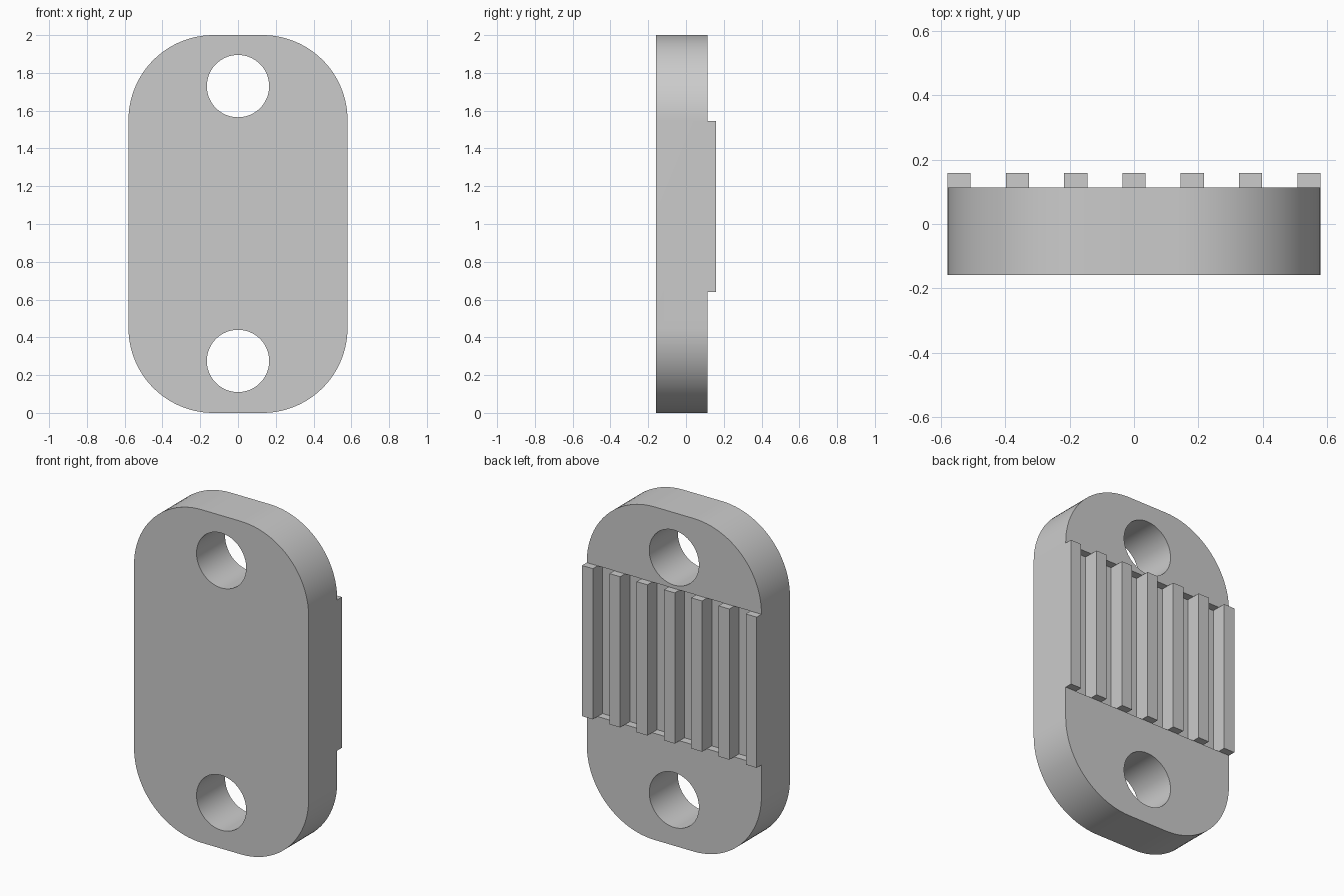
import bpy, bmesh, math
from mathutils import Matrix

if "Cube" in bpy.data.objects:
    bpy.data.objects.remove(bpy.data.objects["Cube"])

HALF_W, FRONT, BACK, RIB_BACK, FLOOR = 0.58, -0.158, 0.113, 0.158, 0.066
RIB_LOW, RIB_HIGH = 0.64, 1.545
CORNER_R, HOLE_R = 0.45, 0.165

grey = bpy.data.materials.new("plain grey")
grey.use_nodes = True
colour = (0.6, 0.6, 0.6, 1)
grey.diffuse_color = colour
grey.node_tree.nodes["Principled BSDF"].inputs["Base Color"].default_value = colour


def make_object(name, bm):
    bmesh.ops.recalc_face_normals(bm, faces=bm.faces)
    mesh = bpy.data.meshes.new(name)
    bm.to_mesh(mesh)
    bm.free()
    obj = bpy.data.objects.new(name, mesh)
    mesh.materials.append(grey)
    bpy.context.collection.objects.link(obj)
    return obj


def add_box(bm, x0, x1, y0, y1, z0, z1):
    size = Matrix.Diagonal((x1 - x0, y1 - y0, z1 - z0, 1))
    place = Matrix.Translation(((x0 + x1) / 2, (y0 + y1) / 2, (z0 + z1) / 2))
    bmesh.ops.create_cube(bm, size=1, matrix=place @ size)


def cut(target, cutter):
    mod = target.modifiers.new(cutter.name, 'BOOLEAN')
    mod.operation, mod.solver, mod.object = 'DIFFERENCE', 'EXACT', cutter
    bpy.context.view_layer.objects.active = target
    bpy.ops.object.modifier_apply(modifier=mod.name)
    bpy.data.objects.remove(cutter)


# Plate: rounded outline pushed back from the front face
bm = bmesh.new()
outline = []
steps = 24
for i, (sx, sz) in enumerate([(1, 1), (-1, 1), (-1, -1), (1, -1)]):
    for s in range(steps + 1):
        a = math.pi / 2 * (i + s / steps)
        outline.append(bm.verts.new((sx * (HALF_W - CORNER_R) + CORNER_R * math.cos(a), FRONT,
                                     1 + sz * (1 - CORNER_R) + CORNER_R * math.sin(a))))
face = bm.faces.new(outline)
back = bmesh.ops.extrude_face_region(bm, geom=[face])["geom"]
bmesh.ops.translate(bm, vec=(0, BACK - FRONT, 0),
                    verts=[g for g in back if isinstance(g, bmesh.types.BMVert)])
plate = make_object("plate", bm)

# Two bolt holes through the plate
for z in (0.275, 1.73):
    bm = bmesh.new()
    bmesh.ops.create_cone(bm, cap_ends=True, segments=64, radius1=HOLE_R, radius2=HOLE_R, depth=1,
                          matrix=Matrix.Translation((0, 0, z)) @ Matrix.Rotation(math.pi / 2, 4, 'X'))
    cut(plate, make_object("hole_cutter", bm))

# Shallow channel across the back
bm = bmesh.new()
add_box(bm, -1, 1, FLOOR, 1, RIB_LOW, RIB_HIGH)
cut(plate, make_object("channel_cutter", bm))

# Seven upright ribs standing in the channel, the outer ones flush with the sides
bm = bmesh.new()
rib_half = 0.036
for i in range(7):
    x = (i - 3) * (HALF_W - rib_half) / 3
    add_box(bm, x - rib_half, x + rib_half, FLOOR, RIB_BACK, RIB_LOW, RIB_HIGH)
make_object("ribs", bm)

# Smooth the corners and holes, keep edges sharp
bpy.ops.object.select_all(action='DESELECT')
plate.select_set(True)
bpy.context.view_layer.objects.active = plate
bpy.ops.object.shade_smooth_by_angle(angle=math.radians(30))
